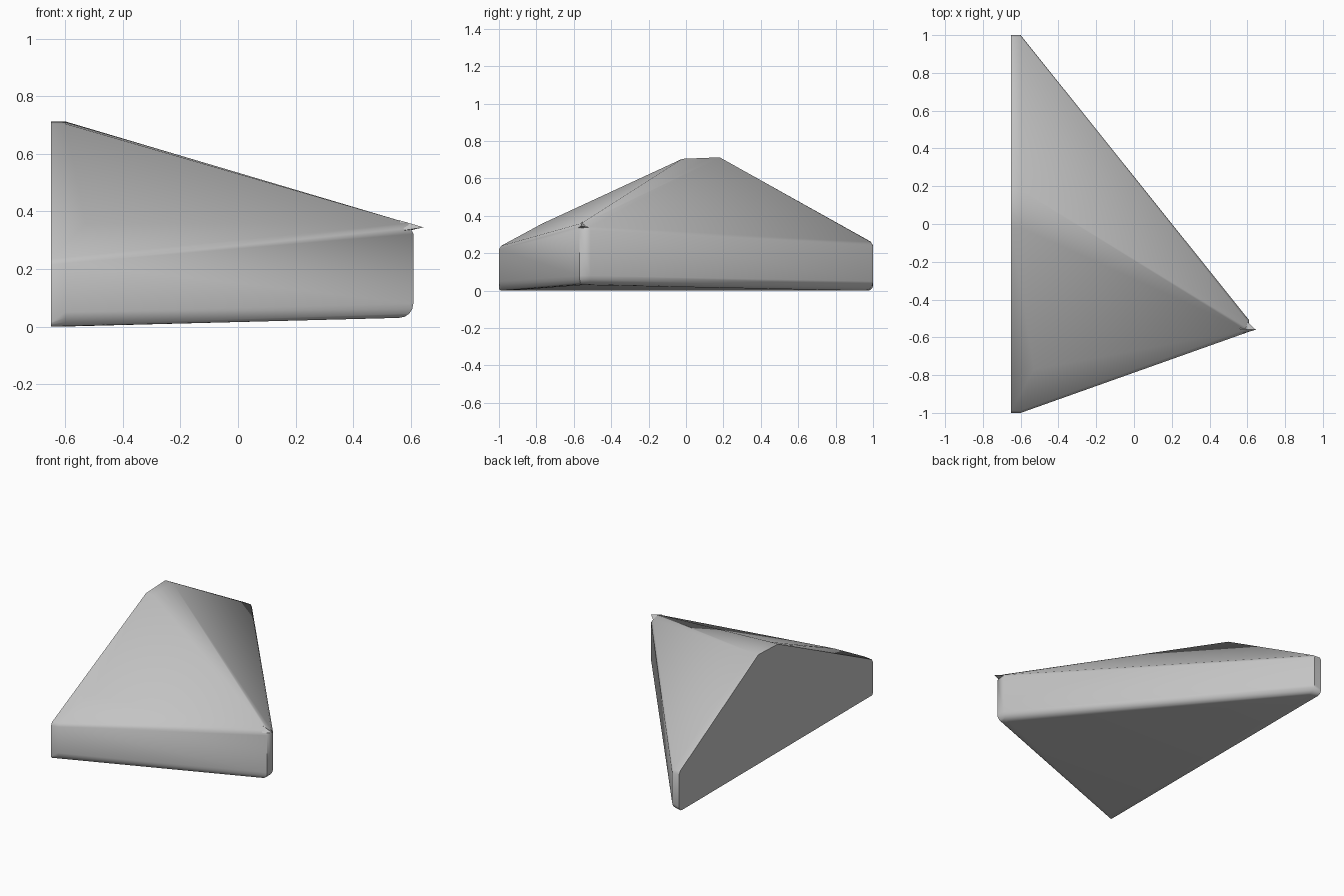
import bpy, bmesh, math
from mathutils import Vector

cube = bpy.data.objects.get("Cube")
if cube:
    bpy.data.objects.remove(cube)

grey = bpy.data.materials.new("plain grey")
grey.use_nodes = True
colour = (0.55, 0.55, 0.55, 1)
grey.diffuse_color = colour
grey.node_tree.nodes["Principled BSDF"].inputs["Base Color"].default_value = colour


def hull(name, points):
    """Make a smooth-by-angle convex solid around the given points."""
    bm = bmesh.new()
    for p in points:
        bm.verts.new(p)
    res = bmesh.ops.convex_hull(bm, input=bm.verts)
    loose = {v for v in res["geom_interior"] + res["geom_unused"]
             if isinstance(v, bmesh.types.BMVert)}
    bmesh.ops.delete(bm, geom=list(loose), context="VERTS")
    bmesh.ops.dissolve_limit(bm, angle_limit=math.radians(0.5),
                             verts=bm.verts, edges=bm.edges)
    bmesh.ops.recalc_face_normals(bm, faces=bm.faces)
    mesh = bpy.data.meshes.new(name)
    bm.to_mesh(mesh)
    bm.free()
    mesh.materials.append(grey)
    obj = bpy.data.objects.new(name, mesh)
    bpy.context.collection.objects.link(obj)
    bpy.ops.object.select_all(action="DESELECT")
    obj.select_set(True)
    bpy.context.view_layer.objects.active = obj
    bpy.ops.object.shade_smooth_by_angle(angle=math.radians(40))


def column(x, y, base, eave, inward, radius, lip=0.02, steps=4):
    """One wall corner: rounded foot, straight side and softened eave."""
    d = Vector((*inward, 0))
    pts = []
    for i in range(steps + 1):
        t = math.pi / 2 * i / steps
        pts.append(Vector((x, y, base + radius * (1 - math.sin(t))))
                   + d * radius * (1 - math.cos(t)))
    top = Vector((x, y, eave))
    return pts + [top - Vector((0, 0, lip)), top + d * lip * 0.6]


# Main body: flat back wall, two side walls meeting at a blunt nose
body = []
body += column(-0.65, -1, 0, 0.235, (0, 1), 0.015)
body += column(-0.60, -1, 0, 0.24, (0, 1), 0.05)
body += column(-0.65, 1, 0, 0.262, (0, -1), 0.03)
body += column(-0.60, 1, 0, 0.26, (0, -1), 0.05)
body += column(0.61, -0.57, 0.03, 0.342, (-1, 0.3), 0.05)
body += column(0.61, -0.51, 0.03, 0.342, (-1, -0.3), 0.05)

# Ridge running down from the peak to the nose
for x in (-0.65, -0.60):
    body += [(x, -0.02, 0.705), (x, 0.18, 0.713)]
body += [(0.59, -0.56, 0.36), (0.59, -0.545, 0.36)]

# Slight swell in both roof slopes
body += [(-0.53, -0.77, 0.358), (-0.53, 0.78, 0.33)]
hull("wedge_body", body)

# Thin pointed tip that overhangs the nose
hull("roof_tip", [(0.645, -0.56, 0.345), (0.58, -0.578, 0.335),
                  (0.58, -0.50, 0.335), (0.56, -0.555, 0.37),
                  (0.58, -0.56, 0.33)])
